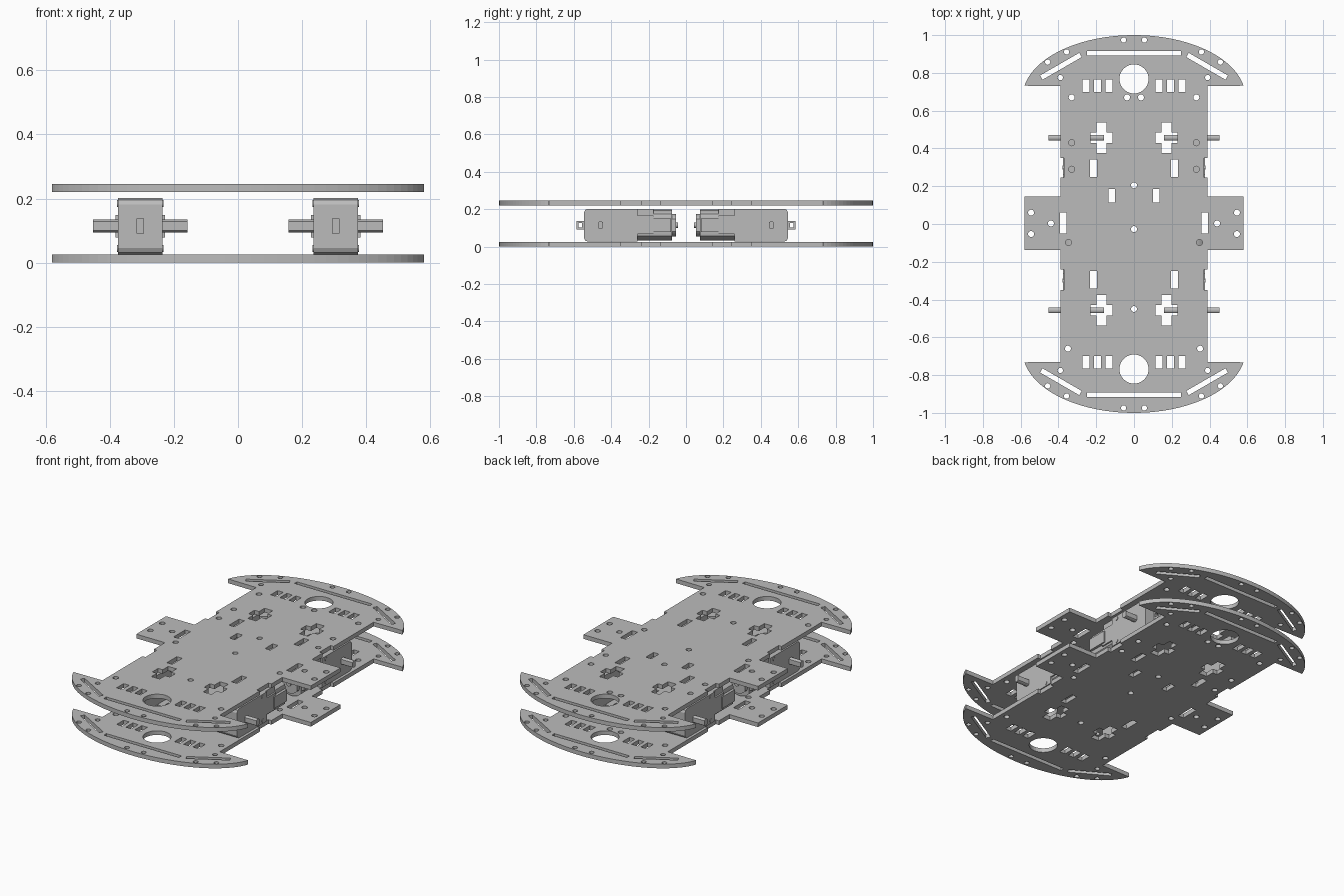
import bpy, bmesh, math
from mathutils import Vector

cube = bpy.data.objects.get("Cube")
if cube:
    bpy.data.objects.remove(cube, do_unlink=True)

grey = bpy.data.materials.new("plain grey")
grey.use_nodes = True
grey.diffuse_color = (0.5, 0.5, 0.5, 1)
grey.node_tree.nodes["Principled BSDF"].inputs["Base Color"].default_value = (0.5, 0.5, 0.5, 1)


# ---------- 2D shape helpers ----------
def circle(cx, cy, r, n=20):
    return [(cx + r * math.cos(math.tau * i / n), cy + r * math.sin(math.tau * i / n)) for i in range(n)]


def rect(cx, cy, w, h, turn=0.0):
    c, s = math.cos(turn), math.sin(turn)
    corners = [(-w / 2, -h / 2), (w / 2, -h / 2), (w / 2, h / 2), (-w / 2, h / 2)]
    return [(cx + x * c - y * s, cy + x * s + y * c) for x, y in corners]


def cross(cx, cy, w, h, arm):
    a, w, h = arm / 2, w / 2, h / 2
    quarter = [(w, a), (a, a), (a, h)]
    pts = []
    for sx, sy in ((1, 1), (-1, 1), (-1, -1), (1, -1)):
        part = quarter if sx * sy > 0 else quarter[::-1]
        pts += [(cx + sx * x, cy + sy * y) for x, y in part]
    return pts


def finish(ob, smooth=False):
    ob.data.materials.clear()
    ob.data.materials.append(grey)
    bpy.context.collection.objects.link(ob)
    if smooth:
        bpy.ops.object.select_all(action='DESELECT')
        ob.select_set(True)
        bpy.context.view_layer.objects.active = ob
        bpy.ops.object.shade_smooth_by_angle(angle=math.radians(35))
    return ob


# ---------- chassis plates ----------
def bumper_arc(sign):
    arc = []
    t0 = math.acos(0.58 / 0.59)
    for i in range(41):
        t = t0 + (math.pi - 2 * t0) * i / 40
        arc.append((0.59 * math.cos(t), sign * (0.672 + 0.328 * math.sin(t))))
    return arc


def plate_outline():
    side = [(0.39, -0.73), (0.39, -0.35), (0.37, -0.35), (0.37, -0.24), (0.39, -0.24),
            (0.39, -0.137), (0.58, -0.137), (0.58, 0.145), (0.39, 0.145),
            (0.39, 0.245), (0.37, 0.245), (0.37, 0.35), (0.39, 0.35), (0.39, 0.73)]
    left = [(-x, y) for x, y in reversed(side)]
    return side + bumper_arc(1) + left + bumper_arc(-1)[::-1]


def plate_holes():
    holes = [circle(0, y, 0.016) for y in (0.205, -0.027, -0.45)]
    for end in (1, -1):
        holes.append(circle(0, end * 0.768, 0.077, 40))
        holes.append(rect(0, end * 0.905, 0.5, 0.024))
    for s in (1, -1):
        for end in (1, -1):
            # bumper holes, angled slots and slot rows
            for x, y in ((0.39, 0.775), (0.055, 0.974), (0.357, 0.911), (0.457, 0.857)):
                holes.append(circle(s * x, end * y, 0.014))
            holes.append(rect(s * 0.387, end * 0.835, 0.24, 0.026, -s * end * math.radians(30)))
            for x in (0.132, 0.192, 0.253):
                holes.append(rect(s * x, end * 0.731, 0.037, 0.066))
            # motor cut-outs
            holes.append(cross(s * 0.172, end * 0.457, 0.116, 0.16, 0.055))
            holes.append(rect(s * 0.215, end * 0.295, 0.036, 0.094))
        for x, y in ((0.33, 0.67), (0.037, 0.67), (0.35, -0.66), (0.33, 0.43), (0.33, 0.29),
                     (0.346, -0.098), (0.545, 0.06), (0.545, -0.053), (0.44, 0.003)):
            holes.append(circle(s * x, y, 0.016))
        holes.append(rect(s * 0.118, 0.15, 0.036, 0.073))
        holes.append(rect(s * 0.375, 0.005, 0.036, 0.11))
    return holes


def plate(name, z0, thick):
    cu = bpy.data.curves.new(name + "_curve", 'CURVE')
    cu.dimensions = '2D'
    cu.fill_mode = 'BOTH'
    cu.extrude = thick / 2
    for pts in [plate_outline()] + plate_holes():
        sp = cu.splines.new('POLY')
        sp.points.add(len(pts) - 1)
        for p, (x, y) in zip(sp.points, pts):
            p.co = (x, y, 0, 1)
        sp.use_cyclic_u = True
    tmp = bpy.data.objects.new(name + "_tmp", cu)
    bpy.context.collection.objects.link(tmp)
    bpy.context.view_layer.update()
    me = bpy.data.meshes.new_from_object(tmp.evaluated_get(bpy.context.evaluated_depsgraph_get()))
    bpy.data.objects.remove(tmp, do_unlink=True)
    bm = bmesh.new()
    bm.from_mesh(me)
    bmesh.ops.remove_doubles(bm, verts=bm.verts, dist=1e-5)
    bmesh.ops.translate(bm, verts=bm.verts, vec=(0, 0, z0 + thick / 2))
    bmesh.ops.recalc_face_normals(bm, faces=bm.faces)
    bm.to_mesh(me)
    bm.free()
    for f in me.polygons:
        f.use_smooth = False
    finish(bpy.data.objects.new(name, me))


plate("lower_plate", 0.0, 0.025)
plate("upper_plate", 0.22, 0.025)


# ---------- gear motors ----------
def prism(name, axis, pts, lo, hi, sx, sy, smooth=False):
    """Extrude a profile along x (points are y, z) or along y (points are x, z)."""
    bm = bmesh.new()
    ends = []
    for d in (lo, hi):
        ring = [Vector((d, a, z)) if axis == 'x' else Vector((a, d, z)) for a, z in pts]
        ends.append([bm.verts.new((v.x * sx, v.y * sy, v.z)) for v in ring])
    bm.faces.new(ends[0])
    bm.faces.new(ends[1])
    n = len(pts)
    for i in range(n):
        j = (i + 1) % n
        bm.faces.new((ends[0][i], ends[0][j], ends[1][j], ends[1][i]))
    bmesh.ops.recalc_face_normals(bm, faces=bm.faces)
    me = bpy.data.meshes.new(name)
    bm.to_mesh(me)
    bm.free()
    return finish(bpy.data.objects.new(name, me), smooth)


def flat_circle(cx, cz, r, half):
    """Circle cut off by two flats at +-half on its first axis."""
    return [(cx + max(-half, min(half, x)), z) for x, z in circle(0, cz, r, 32)]


MX, MZ, SHAFT_Y = 0.305, 0.114, -0.457

for sx, side in ((1, "left"), (-1, "right")):
    for sy, end in ((1, "front"), (-1, "back")):
        tag = f"{end}_{side}_"
        # gearbox with rounded outer corners and a tongue over the motor
        box = [(-0.525, 0.026), (-0.26, 0.026), (-0.26, 0.066), (-0.175, 0.066), (-0.175, 0.165),
               (-0.26, 0.165), (-0.26, 0.202), (-0.525, 0.202),
               (-0.539, 0.196), (-0.546, 0.182), (-0.546, 0.046), (-0.539, 0.032)]
        prism(tag + "gearbox", 'x', box, MX - 0.07, MX + 0.07, sx, sy)
        # upper clamp lip
        prism(tag + "clamp_lip", 'y', rect(MX, 0.184, 0.12, 0.036), -0.262, -0.175, sx, sy)
        # motor can, end cap and bearing tip
        prism(tag + "motor_can", 'y', flat_circle(MX, MZ, 0.083, 0.062), -0.262, -0.075, sx, sy, True)
        prism(tag + "motor_cap", 'y', flat_circle(MX, MZ, 0.06, 0.05), -0.076, -0.054, sx, sy, True)
        prism(tag + "motor_tip", 'y', circle(MX, MZ, 0.014), -0.055, -0.042, sx, sy, True)
        # strap around the motor
        prism(tag + "motor_strap", 'y', rect(MX, MZ, 0.154, 0.07), -0.2, -0.08, sx, sy)
        # flattened output shaft
        prism(tag + "shaft", 'x', flat_circle(SHAFT_Y, MZ, 0.02, 0.014), MX - 0.147, MX + 0.147, sx, sy, True)
        # mounting tab with an opening: four small bars
        for k, (y, z, w, h) in enumerate(((-0.565, 0.131, 0.04, 0.012), (-0.565, 0.097, 0.04, 0.012),
                                          (-0.58, MZ, 0.01, 0.024), (-0.55, MZ, 0.01, 0.024))):
            prism(f"{tag}tab_bar_{k}", 'x', rect(y, z, w, h), MX - 0.012, MX + 0.012, sx, sy)
        # screw heads on the gearbox face
        for k, z in enumerate((0.184, 0.044)):
            prism(f"{tag}screw_{k}", 'x', circle(-0.3, z, 0.011, 16), MX - 0.073, MX + 0.073, sx, sy, True)
